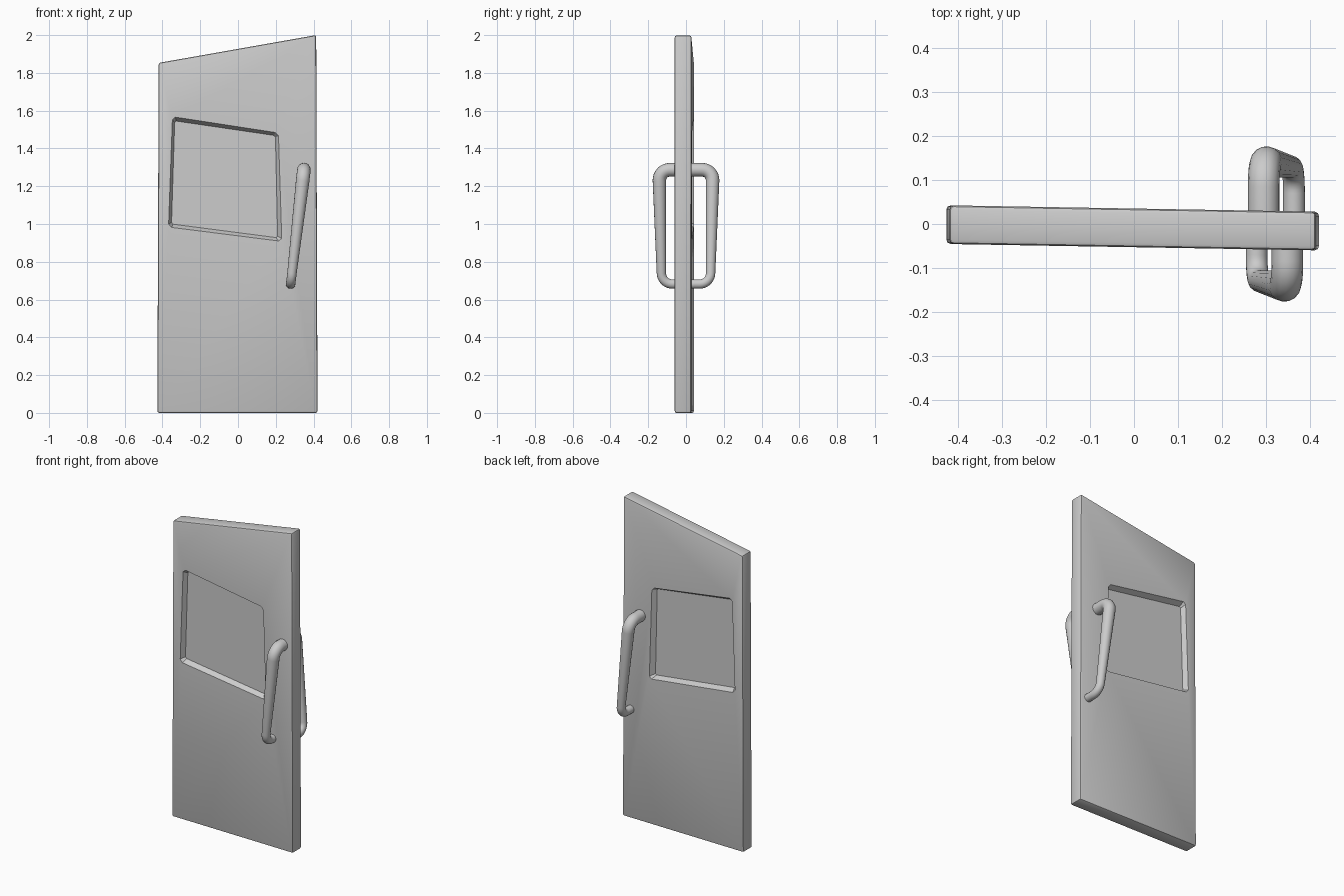
import bpy, bmesh, math
from mathutils import Vector

cube = bpy.data.objects.get("Cube")
if cube:
    bpy.data.objects.remove(cube, do_unlink=True)

grey = bpy.data.materials.new("light grey")
grey.use_nodes = True
grey.diffuse_color = (0.6, 0.6, 0.6, 1)
grey.node_tree.nodes["Principled BSDF"].inputs["Base Color"].default_value = (0.6, 0.6, 0.6, 1)

HALF = 0.044       # half the door thickness
RECESS = 0.03      # depth of the window recess on each side
OUTLINE = [(-0.427, 0), (0.421, 0), (0.414, 2.0), (-0.42, 1.853)]
WINDOW = [(-0.368, 0.984), (0.232, 0.908), (0.214, 1.482), (-0.347, 1.568)]
PANE = [(-0.352, 1.0), (0.21, 0.927), (0.198, 1.468), (-0.335, 1.546)]


def clipped(corners, cut):
    """Replace each corner by two points, cut back along its edges."""
    pts = [Vector(c) for c in corners]
    out = []
    for i, p in enumerate(pts):
        for q in (pts[i - 1], pts[(i + 1) % len(pts)]):
            out.append(p + (q - p).normalized() * cut)
    return out


def finish(obj, angle):
    obj.data.materials.clear()
    obj.data.materials.append(grey)
    bpy.ops.object.select_all(action='DESELECT')
    obj.select_set(True)
    bpy.context.view_layer.objects.active = obj
    bpy.ops.object.shade_smooth_by_angle(angle=math.radians(angle))


# Door slab with a sloping-sided window recess in both faces
bm = bmesh.new()
rims = []
for side in (-1, 1):
    def ring(points, y):
        return [bm.verts.new((p[0], y * side, p[1])) for p in points]
    rim = ring(OUTLINE, HALF)
    win = ring(clipped(WINDOW, 0.016), HALF)
    pane = ring(clipped(PANE, 0.008), HALF - RECESS)
    rims.append(rim)
    for i in range(4):
        j = (i + 1) % 4
        bm.faces.new((rim[i], rim[j], win[2 * j], win[2 * i + 1]))
        bm.faces.new((rim[i], win[2 * i + 1], win[2 * i]))
    for i in range(8):
        j = (i + 1) % 8
        bm.faces.new((win[i], win[j], pane[j], pane[i]))
    bm.faces.new(pane)
front, back = rims
for i in range(4):
    j = (i + 1) % 4
    bm.faces.new((front[i], front[j], back[j], back[i]))
bmesh.ops.recalc_face_normals(bm, faces=bm.faces)
corners = set(front + back)
edges = [e for e in bm.edges if all(v in corners for v in e.verts)]
bmesh.ops.bevel(bm, geom=edges, offset=0.01, segments=2, profile=0.5, affect='EDGES')

# The door hangs very slightly turned
for v in bm.verts:
    v.co.y -= 0.0088 + 0.0172 * v.co.x
mesh = bpy.data.meshes.new("door_panel")
bm.to_mesh(mesh)
bm.free()
door = bpy.data.objects.new("door_panel", mesh)
bpy.context.collection.objects.link(door)
finish(door, 30)


def handle(name, side, top_x, bottom_x):
    """Tapered round bar with two rounded bends, thicker at the top."""
    r_top, r_low = 0.036, 0.025
    path = [Vector((top_x, side * 0.015, 1.287)), Vector((top_x, side * 0.142, 1.287)),
            Vector((bottom_x, side * 0.129, 0.682)), Vector((bottom_x, side * 0.015, 0.682))]
    pts = [(path[0], r_top)]
    for k, r in ((1, r_top), (2, r_low)):
        p = path[k]
        a = p + (path[k - 1] - p).normalized() * 0.058
        b = p + (path[k + 1] - p).normalized() * 0.058
        for s in range(9):
            t = s / 8
            # Quadratic bend, pushed outwards a little towards a round arc
            w = 0.75
            d = (1 - t) ** 2 + 2 * w * t * (1 - t) + t * t
            pts.append((((1 - t) ** 2 * a + 2 * w * t * (1 - t) * p + t * t * b) / d, r))
    pts.append((path[3], r_low))
    curve = bpy.data.curves.new(name, 'CURVE')
    curve.dimensions = '3D'
    curve.bevel_depth = 1.0
    curve.bevel_resolution = 6
    curve.use_fill_caps = True
    spline = curve.splines.new('POLY')
    spline.points.add(len(pts) - 1)
    for sp, (p, r) in zip(spline.points, pts):
        sp.co = (*p, 1)
        sp.radius = r
    obj = bpy.data.objects.new(name, curve)
    bpy.context.collection.objects.link(obj)
    bpy.ops.object.select_all(action='DESELECT')
    obj.select_set(True)
    bpy.context.view_layer.objects.active = obj
    bpy.ops.object.convert(target='MESH')
    finish(bpy.context.view_layer.objects.active, 50)


# Pull handles, leaning opposite ways on the two faces
handle("front_handle", -1, 0.349, 0.279)
handle("back_handle", 1, 0.295, 0.364)
